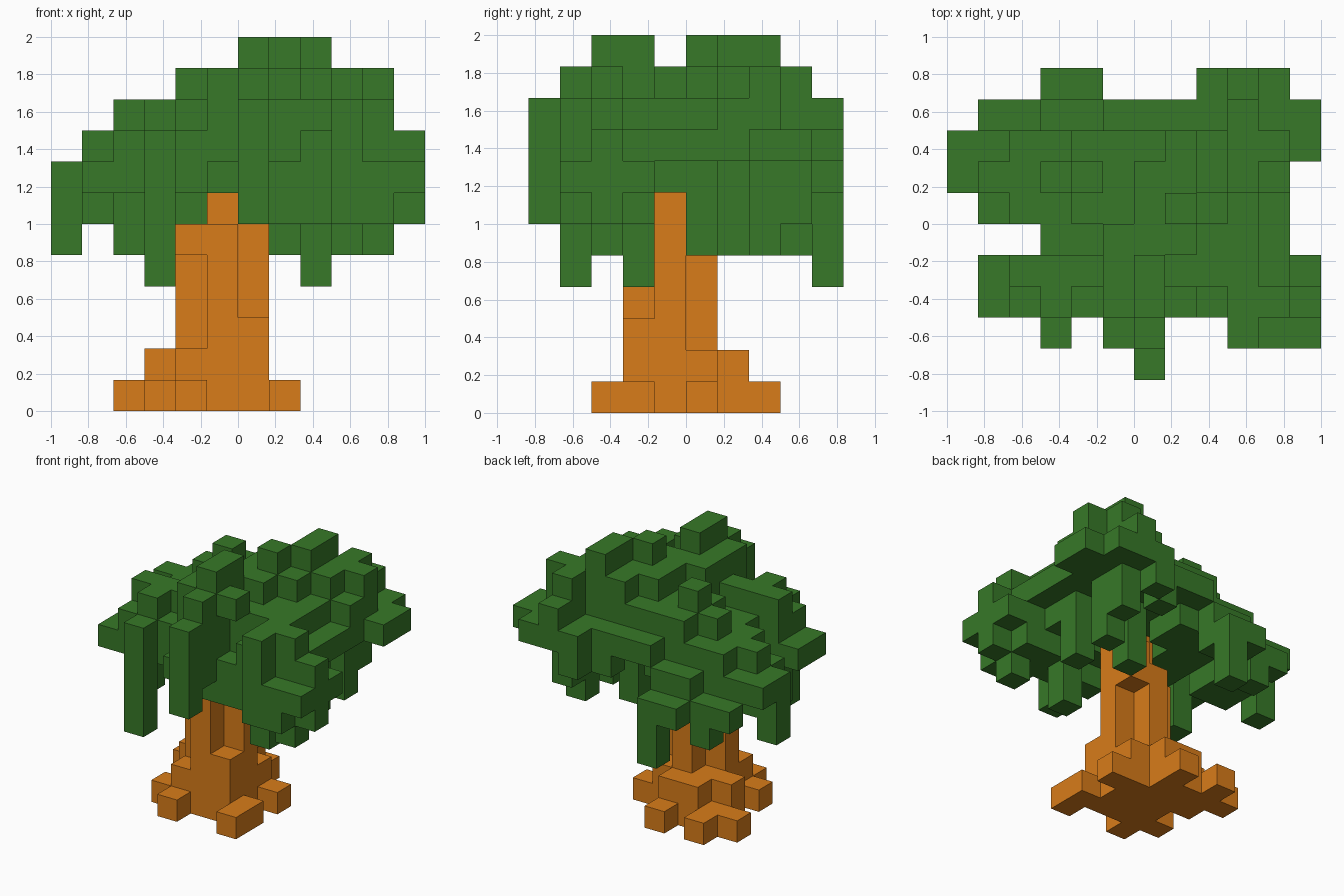
import bpy
import bmesh
from mathutils import Vector

cube = bpy.data.objects.get("Cube")
if cube:
    bpy.data.objects.remove(cube, do_unlink=True)

UNIT = 1 / 6  # edge of one block


def make_material(name, color):
    mat = bpy.data.materials.new(name)
    mat.use_nodes = True
    mat.diffuse_color = color
    shader = next(n for n in mat.node_tree.nodes if n.type == "BSDF_PRINCIPLED")
    shader.inputs["Base Color"].default_value = color
    shader.inputs["Roughness"].default_value = 0.9
    return mat


def fill(cells, rect, low, high):
    """Add every block inside a rectangle (x0, x1, y0, y1) from low to high."""
    x0, x1, y0, y1 = rect
    cells.update((x, y, z) for x in range(x0, x1)
                 for y in range(y0, y1) for z in range(low, high))


def column(cells, x, y, low, high):
    fill(cells, (x, x + 1, y, y + 1), low, high)


def build_blocks(name, cells, material):
    """Skin a set of blocks with its outer faces only."""
    bm = bmesh.new()
    for cell in cells:
        centre = Vector(cell) + Vector((0.5, 0.5, 0.5))
        for axis in range(3):
            for side in (-1, 1):
                normal = Vector((0, 0, 0))
                normal[axis] = side
                if tuple(int(c + n) for c, n in zip(cell, normal)) in cells:
                    continue
                u = Vector((0, 0, 0))
                u[(axis + 1) % 3] = 0.5
                v = normal.cross(u)
                mid = centre + normal / 2
                corners = (mid - u - v, mid + u - v, mid + u + v, mid - u + v)
                bm.faces.new([bm.verts.new(c * UNIT) for c in corners])
    bmesh.ops.remove_doubles(bm, verts=bm.verts, dist=UNIT / 100)
    mesh = bpy.data.meshes.new(name)
    bm.to_mesh(mesh)
    bm.free()
    mesh.materials.append(material)
    obj = bpy.data.objects.new(name, mesh)
    bpy.context.scene.collection.objects.link(obj)
    return obj


bark = make_material("orange_bark", (0.69, 0.202, 0.01, 1))
leaf = make_material("green_leaves", (0.038, 0.19, 0.021, 1))

# Trunk: stepped columns around a tall core, branching inside the crown
trunk = set()
fill(trunk, (-2, 1, -2, 1), 0, 2)
fill(trunk, (-2, 0, 1, 2), 0, 2)
for x, y, low, high in ((-1, -1, 2, 9), (-1, -2, 2, 6), (-2, -1, 2, 6),
                        (0, -1, 2, 9), (-1, 0, 2, 6), (0, -2, 2, 3),
                        (0, 0, 5, 7), (-2, -2, 5, 6), (1, -1, 8, 9)):
    column(trunk, x, y, low, high)
build_blocks("trunk", trunk, bark)

# Roots: low blocks spreading over the ground
roots = set()
for x, y, top in ((1, -3, 1), (1, -2, 1), (1, 0, 1), (-2, -3, 1), (-3, -2, 1),
                  (-3, 0, 2), (-3, 1, 1), (-4, 1, 1), (-3, 2, 1), (-1, 2, 1)):
    column(roots, x, y, 0, top)
build_blocks("roots", roots, bark)

# Crown: terraces, each one block thick, hollow underneath on one side
crown = set()
upper_terraces = {
    8: ((-1, 5, 3, 4), (-4, 5, 1, 3), (-4, 1, 0, 1), (3, 5, -1, 1),
        (-3, -1, -1, 0), (-4, 5, -2, -1), (-4, 1, -3, -2), (2, 5, -3, -2),
        (0, 1, -4, -3), (3, 4, -4, -3), (5, 6, 2, 4), (2, 5, 4, 5)),
    9: ((3, 4, 3, 4), (-2, 5, 1, 3), (-3, -2, 1, 2), (-2, 4, 0, 1),
        (-1, 4, -2, 0), (-1, 1, -3, -2), (-4, -1, -2, -1), (3, 4, -4, -2)),
    10: ((1, 4, 2, 3), (0, 4, 1, 2), (0, 3, 0, 1), (-1, 1, -3, 0),
         (1, 2, -1, 0), (1, 2, -3, -2)),
    11: ((0, 1, -3, -1), (1, 2, 0, 1), (2, 3, 1, 3)),
}
lower_terraces = {
    7: ((-3, -1, 3, 4), (1, 2, 3, 4), (-6, 0, 1, 3), (-4, -1, 0, 1),
        (-3, -1, -1, 0), (2, 4, -1, 0), (-5, 6, -3, -1), (3, 6, -4, -3),
        (-1, 1, -4, -3)),
    6: ((-5, -1, 3, 4), (-3, -1, 4, 5), (-5, -3, 0, 2),
        (0, 2, -3, -2), (2, 5, -3, -1), (3, 5, -4, -3)),
}
for terraces in (upper_terraces, lower_terraces):
    for level, rects in terraces.items():
        for rect in rects:
            fill(crown, rect, level, level + 1)

# Tufts: single blocks standing on the crown or sticking out of it
for x, y, low, high in ((-2, 1, 10, 11), (3, 3, 10, 11), (4, 2, 10, 11),
                        (0, -4, 9, 11), (-3, -3, 9, 10), (3, 4, 9, 10),
                        (-5, 1, 8, 9), (5, -3, 6, 9), (-5, 0, 6, 8)):
    column(crown, x, y, low, high)

# Hanging branches: columns dropping below the rim and the hollow
for x, y, low, high in ((-3, -4, 4, 9), (0, -5, 6, 10), (-6, 1, 5, 8),
                        (-2, 4, 4, 7), (2, -2, 4, 8), (4, -3, 5, 10),
                        (-4, 3, 5, 7), (-4, -2, 5, 8), (1, 1, 5, 8),
                        (3, 0, 5, 8), (3, 2, 5, 8), (3, 3, 6, 8), (2, 4, 7, 8)):
    column(crown, x, y, low, high)
build_blocks("leaf_crown", crown, leaf)
